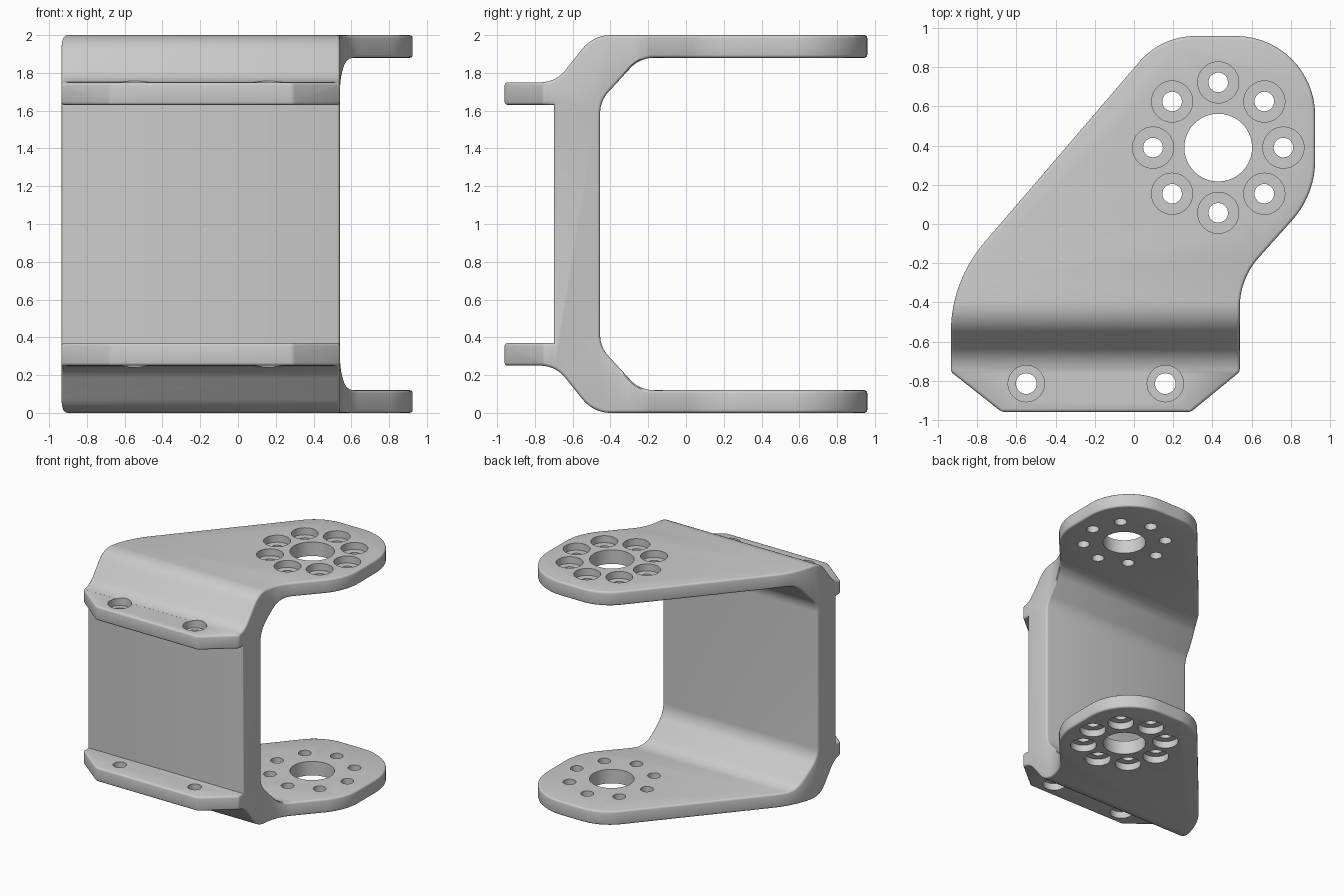
import bpy, bmesh
from math import pi, sin, cos, tan
from mathutils import Vector

if "Cube" in bpy.data.objects:
    bpy.data.objects.remove(bpy.data.objects["Cube"])


def rounded(points, segs=12):
    """Polygon from (a, b, radius) corners, each filleted to its radius."""
    out = []
    n = len(points)
    for i, (a, b, r) in enumerate(points):
        p = Vector((a, b))
        if r == 0:
            out.append(p)
            continue
        d0 = (Vector(points[i - 1][:2]) - p).normalized()
        d1 = (Vector(points[(i + 1) % n][:2]) - p).normalized()
        half = d0.angle(d1) / 2
        centre = p + (d0 + d1).normalized() * (r / sin(half))
        s = p + d0 * (r / tan(half)) - centre
        turn = s.angle_signed(p + d1 * (r / tan(half)) - centre)
        for k in range(segs + 1):
            t = -turn * k / segs
            out.append(centre + Vector((s.x * cos(t) - s.y * sin(t),
                                        s.x * sin(t) + s.y * cos(t))))
    return out


def new_object(name, bm):
    bmesh.ops.recalc_face_normals(bm, faces=bm.faces)
    mesh = bpy.data.meshes.new(name)
    bm.to_mesh(mesh)
    bm.free()
    ob = bpy.data.objects.new(name, mesh)
    bpy.context.collection.objects.link(ob)
    return ob


def prism(name, profile, place, vec):
    bm = bmesh.new()
    face = bm.faces.new([bm.verts.new(place(p)) for p in profile])
    ext = bmesh.ops.extrude_face_region(bm, geom=[face])
    moved = [g for g in ext["geom"] if isinstance(g, bmesh.types.BMVert)]
    bmesh.ops.translate(bm, vec=vec, verts=moved)
    return new_object(name, bm)


def boolean(ob, cutter, op):
    mod = ob.modifiers.new(op, 'BOOLEAN')
    mod.operation, mod.object, mod.solver = op, cutter, 'EXACT'
    bpy.context.view_layer.objects.active = ob
    bpy.ops.object.modifier_apply(modifier=mod.name)
    bpy.data.objects.remove(cutter)


# side section: upper half, mirrored about z = 1
upper = [(-0.455, 1.65, 0.17), (-0.245, 1.88, 0.17), (0.96, 1.88, 0),
         (0.96, 2.0, 0), (-0.49, 2.0, 0.19), (-0.69, 1.75, 0.17),
         (-0.96, 1.75, 0), (-0.96, 1.63, 0), (-0.70, 1.63, 0)]
section = upper + [(y, 2 - z, r) for y, z, r in reversed(upper)]
bracket = prism("bracket", rounded(section), lambda p: (-1.2, p.x, p.y), (2.4, 0, 0))

# plan outline trims the section to shape
plan = [(0.14, 0.96, 0.38), (0.925, 0.96, 0.405), (0.925, 0.15, 0.46),
        (0.54, -0.28, 0.38), (0.54, -0.755, 0), (0.29, -0.96, 0),
        (-0.675, -0.96, 0), (-0.935, -0.755, 0), (-0.935, -0.294, 0.7)]
outline = prism("outline", rounded(plan, 14), lambda p: (p.x, p.y, -0.3), (0, 0, 2.6))
boolean(bracket, outline, 'INTERSECT')

# soften the convex outer edges
bm = bmesh.new()
bm.from_mesh(bracket.data)
bmesh.ops.remove_doubles(bm, verts=bm.verts, dist=0.0005)
sharp = [e for e in bm.edges if len(e.link_faces) == 2
         and e.calc_face_angle_signed(0) > 0.6]
bmesh.ops.bevel(bm, geom=sharp, offset=0.016, offset_type='OFFSET', segments=3,
                profile=0.5, affect='EDGES', clamp_overlap=False)
bm.to_mesh(bracket.data)
bm.free()

# holes: (x, y, hole radius, counterbore radius, floor height)
holes = [(0.43 + 0.333 * cos(k * pi / 4), 0.39 + 0.333 * sin(k * pi / 4),
          0.05, 0.105, 1.94) for k in range(8)]
holes += [(x, -0.815, 0.053, 0.093, 1.69) for x in (-0.55, 0.16)]
holes.append((0.43, 0.39, 0.173, 0.173, 1.94))
bm = bmesh.new()
N = 40
for flip in (False, True):
    for x, y, r, big, floor in holes:
        rings = []
        for rad, z in ((r, 1.4), (r, floor), (big, floor), (big, 2.2)):
            if rad == r == big and z == floor:
                continue
            rings.append([bm.verts.new((x + rad * cos(2 * pi * k / N),
                                        y + rad * sin(2 * pi * k / N),
                                        2 - z if flip else z)) for k in range(N)])
        bm.faces.new(rings[0])
        bm.faces.new(rings[-1])
        for a, b in zip(rings, rings[1:]):
            for k in range(N):
                j = (k + 1) % N
                bm.faces.new((a[k], a[j], b[j], b[k]))
boolean(bracket, new_object("hole_cutters", bm), 'DIFFERENCE')

# smooth curves, crisp corners
bpy.ops.object.select_all(action='DESELECT')
bracket.select_set(True)
bpy.context.view_layer.objects.active = bracket
bpy.ops.object.shade_smooth_by_angle(angle=0.6)
